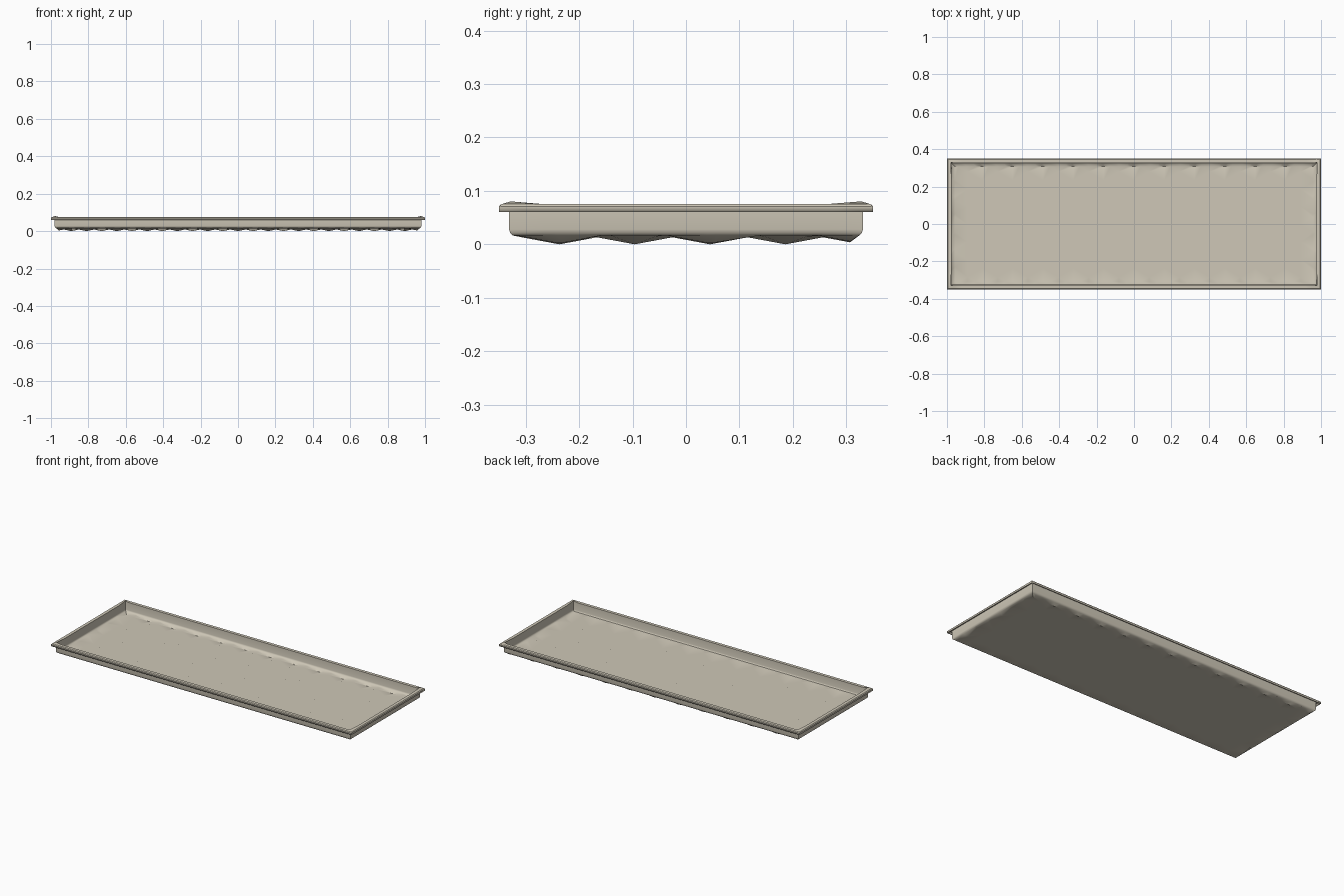
import bpy, bmesh, math

if "Cube" in bpy.data.objects:
    bpy.data.objects.remove(bpy.data.objects["Cube"])

PITCH = 0.162          # spacing of dimples along x
ROW = 0.141            # spacing of dimple rows along y
DEPTH = 0.0175         # height of the ridges between dimples
CENTRE_Y = 0.045       # y of the middle dimple row
FLOOR_X, FLOOR_Y = 0.957, 0.307

clay = bpy.data.materials.new("warm_grey_plastic")
clay.diffuse_color = (0.62, 0.575, 0.475, 1)
clay.use_nodes = True
clay.node_tree.nodes["Principled BSDF"].inputs["Base Color"].default_value = clay.diffuse_color

bm = bmesh.new()

# Floor: staggered honeycomb of shallow inverted six-sided pyramids
for j in range(-4, 4):
    for i in range(-7, 8):
        cx = (i + 0.5 * (j % 2)) * PITCH
        cy = CENTRE_Y + j * ROW
        tip = bm.verts.new((cx, cy, 0))
        half, full = ROW / 3, ROW * 2 / 3
        ring = [bm.verts.new((cx + x * PITCH / 2, cy + y, DEPTH)) for x, y in
                ((0, full), (1, half), (1, -half), (0, -full), (-1, -half), (-1, half))]
        for k in range(6):
            bm.faces.new((tip, ring[k], ring[(k + 1) % 6]))   # faces point down
bmesh.ops.remove_doubles(bm, verts=bm.verts, dist=0.0005)

# Trim the floor to a rectangle
for axis, size in ((0, FLOOR_X), (1, FLOOR_Y)):
    for sign in (-1, 1):
        co, no = [0, 0, 0], [0, 0, 0]
        co[axis], no[axis] = sign * size, sign
        bmesh.ops.bisect_plane(bm, geom=bm.verts[:] + bm.edges[:] + bm.faces[:],
                               plane_co=co, plane_no=no, clear_outer=True)
bmesh.ops.remove_doubles(bm, verts=bm.verts, dist=0.0005)

# Rounded foot, wall, rim and folded lip: extrude the border along a profile
edges = [e for e in bm.edges if e.is_boundary]
hx, hy = FLOOR_X, FLOOR_Y
profile = ((0.974, 0.324, 0.0165), (0.979, 0.329, 0.021), (0.981, 0.331, 0.028),
           (0.981, 0.331, 0.071), (0.994, 0.344, 0.071), (0.996, 0.346, 0.069),
           (0.996, 0.346, 0.060))
for nx, ny, z in profile:
    geom = bmesh.ops.extrude_edge_only(bm, edges=edges)["geom"]
    for v in (g for g in geom if isinstance(g, bmesh.types.BMVert)):
        v.co = (v.co.x * nx / hx, v.co.y * ny / hy, z)
    edges = [g for g in geom if isinstance(g, bmesh.types.BMEdge) and g.is_boundary]
    hx, hy = nx, ny

# Make every face look outwards and downwards
bmesh.ops.recalc_face_normals(bm, faces=bm.faces)
bm.normal_update()
if sum(f.normal.z * f.calc_area() for f in bm.faces) > 0:
    bmesh.ops.reverse_faces(bm, faces=bm.faces)

mesh = bpy.data.meshes.new("tray")
bm.to_mesh(mesh)
bm.free()
mesh.materials.append(clay)
tray = bpy.data.objects.new("tray", mesh)
bpy.context.collection.objects.link(tray)

# Thin sheet thickness, added on the inner side
shell = tray.modifiers.new("sheet", 'SOLIDIFY')
shell.thickness = 0.004
shell.offset = -1
shell.use_even_offset = True

bpy.context.view_layer.objects.active = tray
tray.select_set(True)
bpy.ops.object.shade_smooth_by_angle(angle=math.radians(35))
